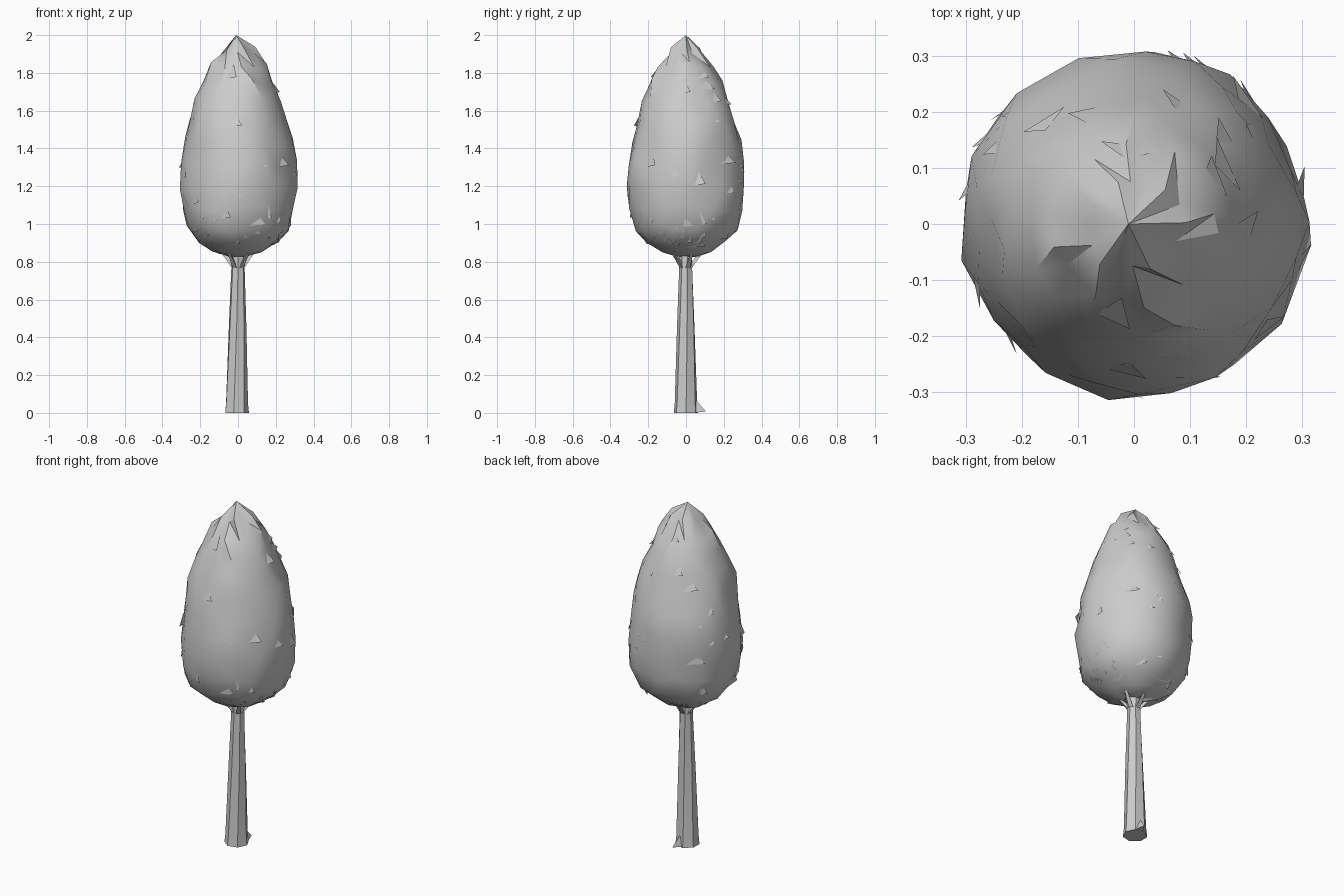
import bpy, bmesh, math, random
from mathutils import Vector

if "Cube" in bpy.data.objects:
    bpy.data.objects.remove(bpy.data.objects["Cube"])

random.seed(7)

# crown outline: (radius, height)
CROWN = [(0.05, 0.83), (0.13, 0.85), (0.21, 0.905), (0.275, 0.98), (0.3, 1.08),
         (0.31, 1.2), (0.305, 1.32), (0.288, 1.44), (0.262, 1.55), (0.23, 1.65),
         (0.19, 1.75), (0.145, 1.84), (0.085, 1.92)]


def crown_point(a, z, lift=0.0):
    for (r0, z0), (r1, z1) in zip(CROWN, CROWN[1:]):
        if z <= z1:
            r = r0 + (r1 - r0) * (z - z0) / (z1 - z0) + lift
            return Vector((r * math.cos(a), r * math.sin(a), z))
    r = 0.085 * (2.0 - z) / 0.08 + lift
    return Vector((r * math.cos(a), r * math.sin(a), z))


def make_object(name, bm, angle):
    bmesh.ops.recalc_face_normals(bm, faces=bm.faces)
    mesh = bpy.data.meshes.new(name)
    bm.to_mesh(mesh)
    bm.free()
    obj = bpy.data.objects.new(name, mesh)
    bpy.context.collection.objects.link(obj)
    bpy.ops.object.select_all(action='DESELECT')
    obj.select_set(True)
    bpy.context.view_layer.objects.active = obj
    bpy.ops.object.shade_smooth_by_angle(angle=math.radians(angle))
    return obj


def loft(bm, rings, cap=True):
    loops = [[bm.verts.new(p) for p in ring] for ring in rings]
    n = len(loops[0])
    for lo, hi in zip(loops, loops[1:]):
        for i in range(n):
            j = (i + 1) % n
            bm.faces.new((lo[i], lo[j], hi[j], hi[i]))
    if cap:
        bm.faces.new(loops[0][::-1])
        bm.faces.new(loops[-1])
    return loops


# foliage shell: irregular faceted egg with a pointed tip
bm = bmesh.new()
rings = []
for k, (r, z) in enumerate(CROWN):
    n, ring = 16, []
    for i in range(n):
        a = 2 * math.pi * (i + 0.5 * (k % 2) + random.uniform(-0.25, 0.25)) / n
        rr = r + random.uniform(-0.012, 0.009)
        zz = z + random.uniform(-0.02, 0.02) * (1 if k > 2 else 0.3)
        ring.append((rr * math.cos(a), rr * math.sin(a), zz))
    rings.append(ring)
loops = loft(bm, rings, cap=False)
tip = bm.verts.new((-0.01, 0, 2.0))
for i in range(16):
    bm.faces.new((loops[-1][i], loops[-1][(i + 1) % 16], tip))
bm.faces.new(loops[0][::-1])
bmesh.ops.triangulate(bm, faces=bm.faces)
make_object("foliage", bm, 32)

# loose leaf flaps lying on the foliage, each with one lifted corner
bm = bmesh.new()
for i in range(75):
    z = random.choice((random.uniform(0.84, 1.05), random.uniform(0.9, 1.9)))
    a = random.uniform(0, 2 * math.pi)
    r = max(crown_point(a, z).xy.length, 0.1)
    w = random.uniform(0.03, 0.06) / r
    h = random.uniform(0.03, 0.06)
    pts = [crown_point(a - w, max(z - h * 0.4, 0.84), -0.008),
           crown_point(a + w * 0.3, min(z + h, 1.95), -0.008),
           crown_point(a + w, max(z - h * 0.2, 0.84), random.uniform(0.004, 0.014))]
    bm.faces.new([bm.verts.new(p) for p in pts])
make_object("leaf_flaps", bm, 20)

# tapered seven-sided trunk with flared foot
bm = bmesh.new()
trunk = [(0.066, 0.0, -0.008), (0.061, 0.05, -0.008), (0.048, 0.45, -0.003), (0.036, 0.77, 0), (0.036, 0.88, 0)]
loft(bm, [[(cx + r * math.cos(2 * math.pi * i / 7 + z * 0.3),
            r * math.sin(2 * math.pi * i / 7 + z * 0.3), z) for i in range(7)]
          for r, z, cx in trunk])
make_object("trunk", bm, 25)

# root spur at the back of the foot
bm = bmesh.new()
base = [bm.verts.new(p) for p in ((-0.03, 0.04, 0), (0.035, 0.04, 0), (0.015, 0.105, 0.008))]
top = bm.verts.new((0, 0.05, 0.07))
bm.faces.new(base)
for i in range(3):
    bm.faces.new((base[i], base[(i + 1) % 3], top))
make_object("root_spur", bm, 25)

# short thin branches spreading into the crown
for b in range(5):
    a = 2 * math.pi * b / 5 + 0.35
    out = Vector((math.cos(a), math.sin(a), 0))
    side = Vector((-math.sin(a), math.cos(a), 0))
    bm = bmesh.new()
    rings = []
    for d, z, w in ((0.025, 0.76, 0.014), (0.065, 0.815, 0.010), (0.11, 0.87, 0.006)):
        c = out * d + Vector((0, 0, z))
        rings.append([c - side * w, c + side * w, c + Vector((0, 0, w * 2.5))])
    loft(bm, rings)
    make_object(f"branch_{b + 1}", bm, 25)
